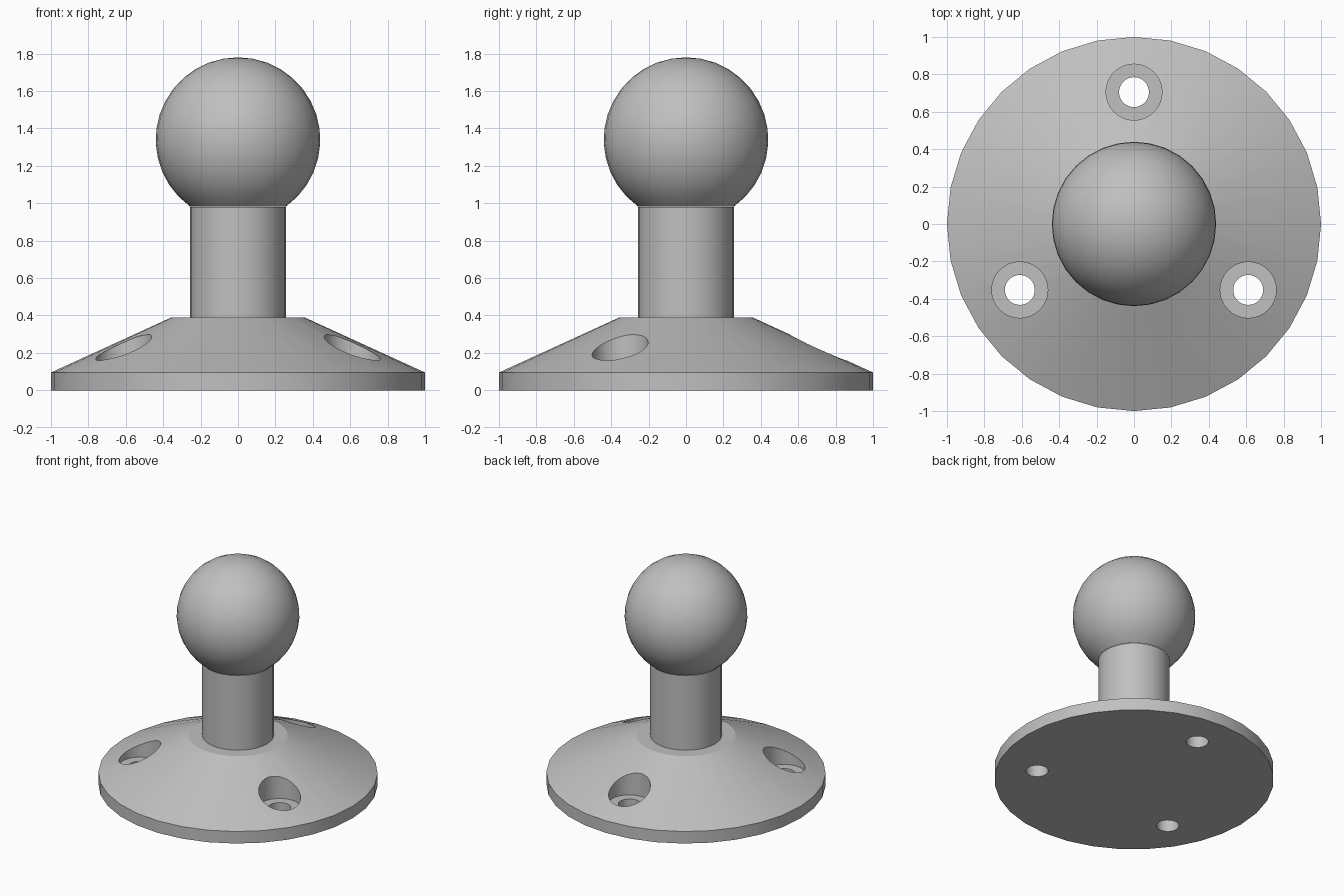
import bpy
import bmesh
from math import pi, radians, sin, cos, asin
from mathutils import Matrix, Vector

cube = bpy.data.objects.get("Cube")
if cube:
    bpy.data.objects.remove(cube, do_unlink=True)

SIDES = 32
STEM_R, BALL_R, BALL_Z = 0.256, 0.44, 1.34
HOLE_RING = 0.705

grey = bpy.data.materials.new("light grey metal")
grey.use_nodes = True
COLOR = (0.527, 0.527, 0.527, 1)
grey.diffuse_color = COLOR
grey.node_tree.nodes["Principled BSDF"].inputs["Base Color"].default_value = COLOR


def lathe(name, profile):
    """Revolve (radius, height) points about the z axis."""
    bm = bmesh.new()
    verts = [bm.verts.new((r, 0, z)) for r, z in profile]
    edges = [bm.edges.new(pair) for pair in zip(verts, verts[1:])]
    bmesh.ops.spin(bm, geom=verts + edges, cent=(0, 0, 0), axis=(0, 0, 1),
                   angle=2 * pi, steps=SIDES)
    bmesh.ops.remove_doubles(bm, verts=bm.verts, dist=0.0005)
    bmesh.ops.recalc_face_normals(bm, faces=bm.faces)
    mesh = bpy.data.meshes.new(name)
    bm.to_mesh(mesh)
    bm.free()
    mesh.materials.append(grey)
    obj = bpy.data.objects.new(name, mesh)
    bpy.context.collection.objects.link(obj)
    return obj


def activate(obj):
    bpy.ops.object.select_all(action="DESELECT")
    obj.select_set(True)
    bpy.context.view_layer.objects.active = obj


# Flange: short rim and conical top
base = lathe("base_flange", [(0, 0), (1, 0), (1, 0.095), (0.355, 0.39), (0, 0.39)])

# Three counterbored screw holes
for i in range(3):
    cutter = lathe("screw_hole_cutter", [(0, -0.1), (0.08, -0.1), (0.08, 0.118),
                                         (0.15, 0.118), (0.15, 0.6), (0, 0.6)])
    angle = pi / 2 + i * 2 * pi / 3
    offset = Vector((cos(angle), sin(angle), 0)) * HOLE_RING
    cutter.data.transform(Matrix.Translation(offset))
    cutter.hide_render = True
    mod = base.modifiers.new("screw_hole", "BOOLEAN")
    mod.operation = "DIFFERENCE"
    mod.solver = "EXACT"
    mod.object = cutter
    activate(base)
    bpy.ops.object.modifier_apply(modifier=mod.name)
    bpy.data.objects.remove(cutter, do_unlink=True)

# Stem between flange and ball
stem = lathe("stem", [(STEM_R, 0.39), (STEM_R, 0.98)])

# Ball, open where it meets the stem
start = -pi / 2 + asin(STEM_R / BALL_R)
RINGS = 14
arc = [start + (pi / 2 - start) * i / RINGS for i in range(RINGS + 1)]
ball = lathe("ball", [(BALL_R * cos(a), BALL_Z + BALL_R * sin(a)) for a in arc])

for part in (base, stem, ball):
    activate(part)
    bpy.ops.object.shade_smooth_by_angle(angle=radians(20))
